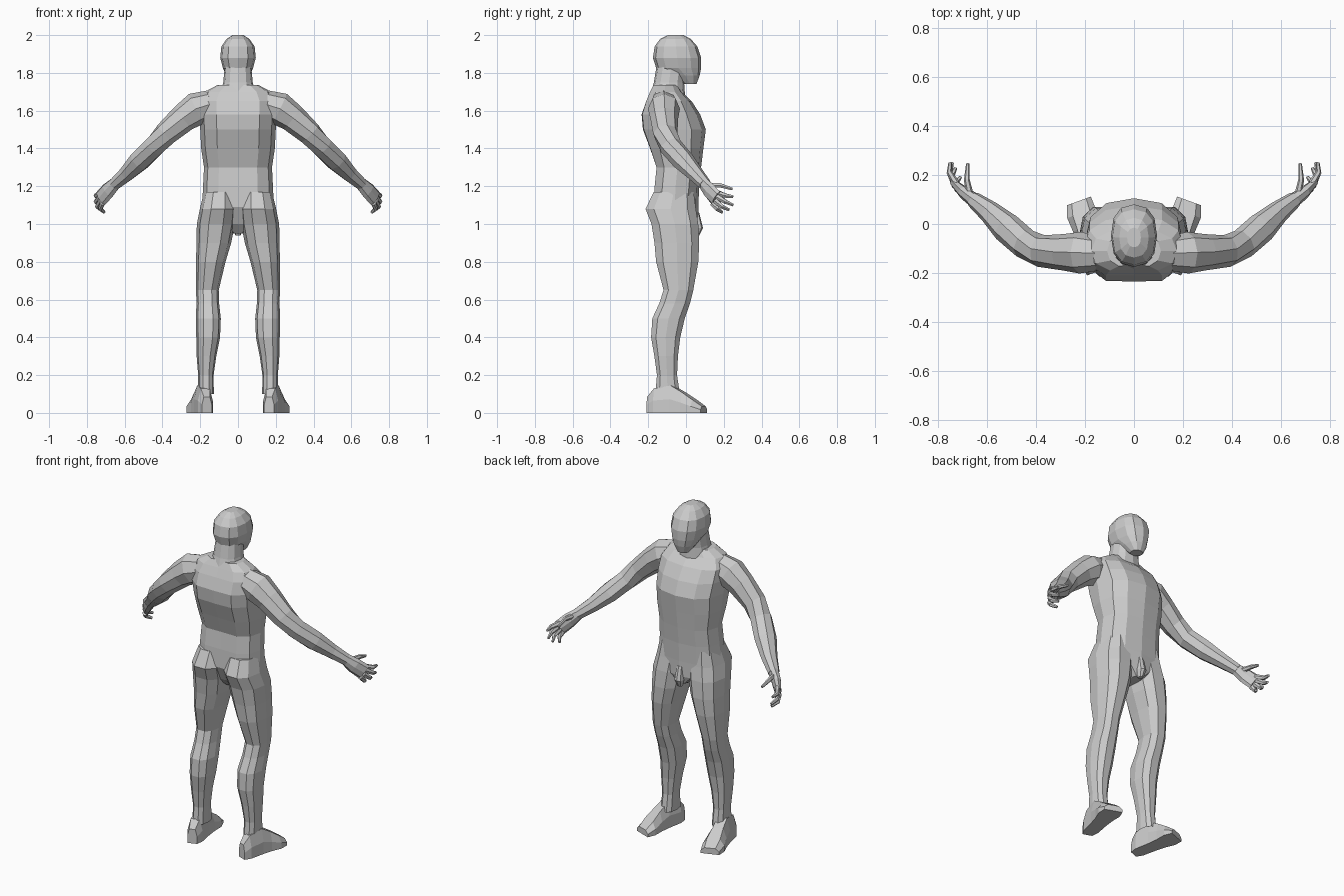
import bpy, bmesh, math
from mathutils import Vector


def loft(name, rings, cap_start=True, cap_end=True, mirror=False):
    """Skin a list of equal-sized point rings."""
    bm = bmesh.new()
    vs = [[bm.verts.new(p) for p in r] for r in rings]
    n = len(vs[0])
    for a, b in zip(vs, vs[1:]):
        for i in range(n):
            j = (i + 1) % n
            bm.faces.new((a[i], a[j], b[j], b[i]))
    if cap_start:
        bm.faces.new(vs[0][::-1])
    if cap_end:
        bm.faces.new(vs[-1])
    # orient by caps / volume
    bmesh.ops.recalc_face_normals(bm, faces=bm.faces)
    me = bpy.data.meshes.new(name)
    bm.to_mesh(me)
    bm.free()
    ob = bpy.data.objects.new(name, me)
    bpy.context.collection.objects.link(ob)
    if mirror:
        mod = ob.modifiers.new("mirror", 'MIRROR')
        mod.use_mirror_merge = False
    return ob


def spow(v, e):
    return math.copysign(abs(v) ** (2 / e), v)


def level(z, y0, y1, hw, cx=0.0, n=12, e=2.4, groove=0.0):
    """Horizontal rounded ring between y0 and y1, half width hw."""
    cy, hy = (y0 + y1) / 2, (y1 - y0) / 2
    pts = []
    for i in range(n):
        a = 2 * math.pi * i / n
        x, y = spow(math.cos(a), e) * hw, spow(math.sin(a), e) * hy
        if abs(x) < 1e-4 and y < 0:
            y += groove
        pts.append(Vector((cx + x, cy + y, z)))
    return pts


def tube(name, path, n=8, mirror=True, cap_start=True):
    """Limb along a path of (x, y, z, side radius, up radius)."""
    P = [Vector(p[:3]) for p in path]
    rings = []
    for i, p in enumerate(path):
        d = (P[min(i + 1, len(P) - 1)] - P[max(i - 1, 0)]).normalized()
        side = d.cross(Vector((0, 0, 1))).normalized()
        up = side.cross(d)
        rings.append([P[i] + side * p[3] * math.cos(2 * math.pi * k / n)
                      + up * p[4] * math.sin(2 * math.pi * k / n) for k in range(n)])
    return loft(name, rings, cap_start, True, mirror)


# torso, crotch to shoulders
torso = [(0.95, -0.09, 0.05, 0.03), (1.0, -0.14, 0.065, 0.12), (1.09, -0.185, 0.065, 0.19),
         (1.2, -0.18, 0.07, 0.185), (1.3, -0.17, 0.08, 0.18), (1.4, -0.205, 0.092, 0.195),
         (1.5, -0.243, 0.105, 0.2), (1.58, -0.25, 0.075, 0.205), (1.65, -0.225, 0.03, 0.205),
         (1.70, -0.2, -0.02, 0.175), (1.735, -0.18, -0.04, 0.11)]
loft("torso", [level(*t, groove=0.015) for t in torso])

# neck
loft("neck", [level(1.68, -0.19, -0.005, 0.095), level(1.75, -0.17, -0.01, 0.078),
              level(1.84, -0.155, 0.0, 0.07)], False, False)

# head with chin forward
head = [(1.74, -0.01, 0.055, 0.035), (1.785, -0.08, 0.072, 0.062), (1.825, -0.158, 0.08, 0.08),
        (1.88, -0.175, 0.08, 0.094), (1.94, -0.166, 0.06, 0.088), (1.98, -0.137, 0.025, 0.06),
        (2.0, -0.095, -0.015, 0.028)]
loft("head", [level(*h) for h in head])

# groin
loft("groin", [level(0.94, 0.04, 0.07, 0.014, n=8), level(0.98, 0.03, 0.09, 0.026, n=8),
               level(1.06, 0.03, 0.07, 0.02, n=8)])

# legs with buttocks: z, back, front, half width, centre x
leg = [(1.17, -0.175, 0.045, 0.08, 0.1), (1.08, -0.22, 0.058, 0.096, 0.106),
       (1.0, -0.188, 0.07, 0.101, 0.117), (0.9, -0.172, 0.075, 0.092, 0.128),
       (0.8, -0.163, 0.07, 0.078, 0.144), (0.65, -0.122, 0.042, 0.06, 0.162),
       (0.58, -0.145, 0.025, 0.06, 0.16), (0.5, -0.182, -0.003, 0.066, 0.157),
       (0.4, -0.188, -0.027, 0.063, 0.158), (0.3, -0.17, -0.04, 0.052, 0.167),
       (0.2, -0.156, -0.045, 0.041, 0.17), (0.1, -0.165, -0.03, 0.042, 0.17)]
loft("leg", [level(*l, n=10) for l in leg], True, False, True)

# feet, splayed outward: distance from heel, half width, height
fwd, out = Vector((0.2, 0.98, 0)), Vector((0.94, -0.34, 0))
heel = Vector((0.165, -0.2, 0))
section = [(-1, 0.0), (1, 0.0), (1, 0.5), (0.6, 1), (-0.6, 1), (-1, 0.5)]
foot = [(0.0, 0.028, 0.085), (0.04, 0.042, 0.13), (0.13, 0.044, 0.145), (0.19, 0.049, 0.11),
        (0.25, 0.061, 0.07), (0.3, 0.052, 0.035)]
loft("foot", [[heel + fwd * d + out * (w * a) + Vector((0, 0, h * b)) for a, b in section]
              for d, w, h in foot], mirror=True)

# arms, shoulder to wrist
tube("arm", [(0.14, -0.12, 1.635, 0.07, 0.075), (0.22, -0.117, 1.61, 0.085, 0.088),
             (0.29, -0.115, 1.56, 0.074, 0.075), (0.38, -0.11, 1.48, 0.066, 0.064),
             (0.445, -0.08, 1.41, 0.062, 0.058), (0.52, -0.015, 1.335, 0.062, 0.056),
             (0.59, 0.05, 1.265, 0.046, 0.042), (0.655, 0.1, 1.21, 0.033, 0.034)])

# palm
tube("palm", [(0.645, 0.092, 1.22, 0.03, 0.033), (0.69, 0.125, 1.175, 0.026, 0.045),
              (0.727, 0.16, 1.135, 0.017, 0.046)], n=8)

# fingers and thumb: base, knuckle, tip
digits = {
    "thumb": ((0.668, 0.115, 1.205), (0.682, 0.18, 1.205), (0.678, 0.246, 1.185)),
    "index_finger": ((0.725, 0.165, 1.165), (0.753, 0.21, 1.15), (0.75, 0.25, 1.145)),
    "middle_finger": ((0.73, 0.165, 1.145), (0.752, 0.208, 1.118), (0.742, 0.25, 1.1)),
    "ring_finger": ((0.728, 0.155, 1.125), (0.745, 0.19, 1.092), (0.728, 0.228, 1.075)),
    "little_finger": ((0.718, 0.14, 1.11), (0.728, 0.165, 1.08), (0.708, 0.192, 1.062)),
}
for name, (a, b, c) in digits.items():
    tube(name, [(*a, 0.015, 0.016), (*b, 0.012, 0.013), (*c, 0.007, 0.008)], n=6)
